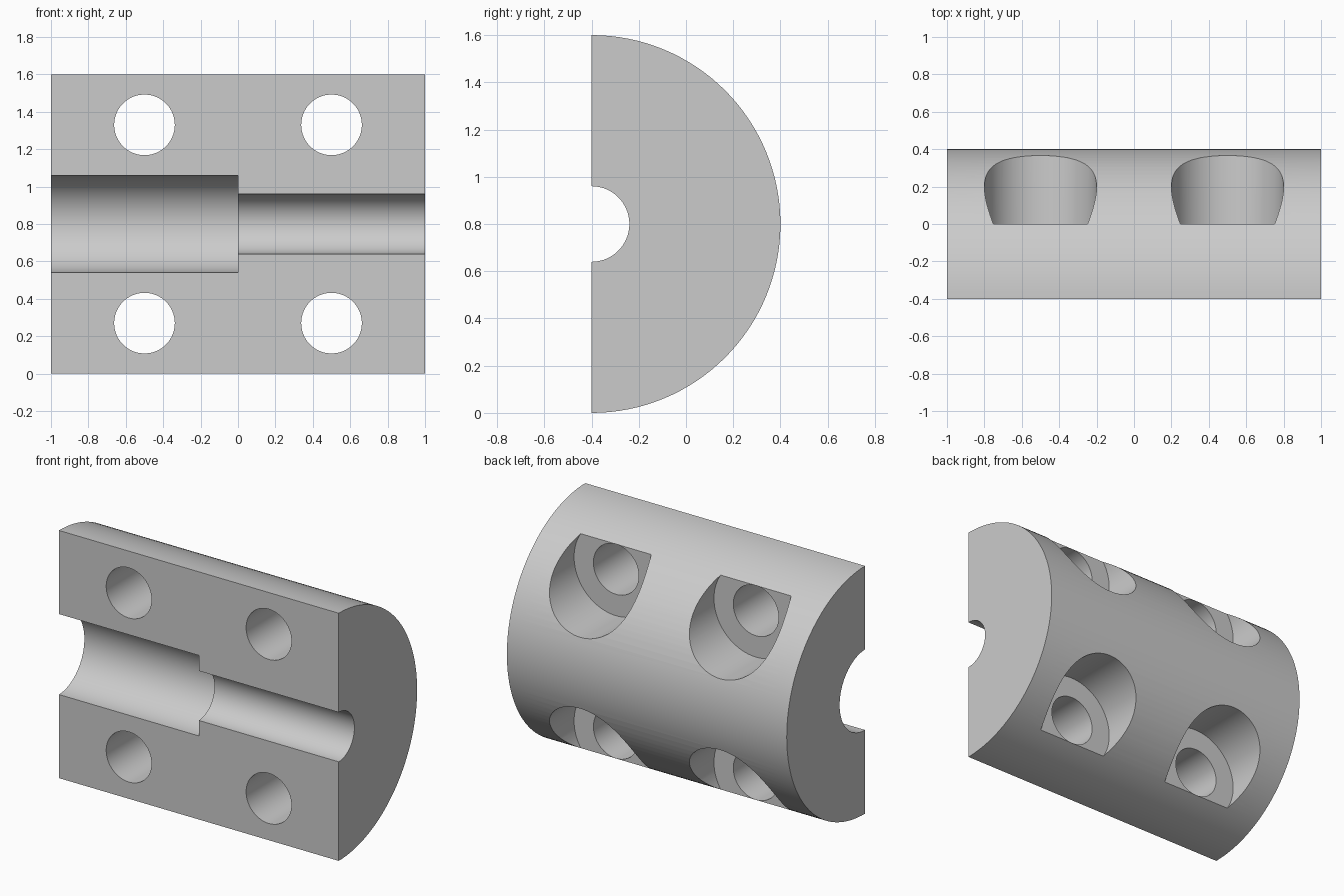
import bpy, bmesh, math
from mathutils import Matrix

if "Cube" in bpy.data.objects:
    bpy.data.objects.remove(bpy.data.objects["Cube"], do_unlink=True)

RADIUS, FLAT_Y, AXIS_Z = 0.8, -0.4, 0.8

grey = bpy.data.materials.new("plain_grey")
grey.use_nodes = True
grey.diffuse_color = (0.6, 0.6, 0.6, 1)
grey.node_tree.nodes["Principled BSDF"].inputs["Base Color"].default_value = (0.6, 0.6, 0.6, 1)


def add_object(name, bm):
    bmesh.ops.recalc_face_normals(bm, faces=bm.faces[:])
    mesh = bpy.data.meshes.new(name)
    bm.to_mesh(mesh)
    bm.free()
    mesh.materials.append(grey)
    obj = bpy.data.objects.new(name, mesh)
    bpy.context.collection.objects.link(obj)
    return obj


def cylinder_cutter(name, radius, axis, start, end, centre):
    """Cylinder running from start to end along the x or y axis."""
    bm = bmesh.new()
    bmesh.ops.create_cone(bm, cap_ends=True, segments=96, radius1=radius,
                          radius2=radius, depth=end - start)
    middle = (start + end) / 2
    if axis == "X":
        turn = Matrix.Rotation(math.pi / 2, 4, "Y")
        place = (middle, *centre)
    else:
        turn = Matrix.Rotation(math.pi / 2, 4, "X")
        place = (centre[0], middle, centre[1])
    bm.transform(Matrix.Translation(place) @ turn)
    obj = add_object(name, bm)
    obj.hide_render = True
    return obj


# Half-round body: a semicircle extruded along x
bm = bmesh.new()
steps = 64
profile = []
for i in range(steps + 1):
    a = math.pi * i / steps - math.pi / 2
    profile.append(bm.verts.new((-1, FLAT_Y + RADIUS * math.cos(a),
                                 AXIS_Z + RADIUS * math.sin(a))))
end_face = bm.faces.new(profile)
extruded = bmesh.ops.extrude_face_region(bm, geom=[end_face], use_keep_orig=True)
bmesh.ops.translate(bm, vec=(2, 0, 0),
                    verts=[v for v in extruded["geom"] if isinstance(v, bmesh.types.BMVert)])
body = add_object("clamp_half_body", bm)

# Stepped central bore: wide on one half, narrow on the other
cutters = [
    cylinder_cutter("narrow_bore_cutter", 0.16, "X", -0.5, 1.2, (FLAT_Y, AXIS_Z)),
    cylinder_cutter("wide_bore_cutter", 0.26, "X", -1.2, 0, (FLAT_Y, AXIS_Z)),
]

# Four bolt holes with counterbores opening through the round back
for x in (-0.5, 0.5):
    for z in (AXIS_Z - 0.53, AXIS_Z + 0.53):
        cutters.append(cylinder_cutter("bolt_hole_cutter", 0.162, "Y", -0.6, 0.3, (x, z)))
        cutters.append(cylinder_cutter("counterbore_cutter", 0.3, "Y", 0, 0.7, (x, z)))

# Cut the body and bake the result
for cutter in cutters:
    cut = body.modifiers.new(cutter.name, "BOOLEAN")
    cut.operation = "DIFFERENCE"
    cut.solver = "EXACT"
    cut.object = cutter
bpy.context.view_layer.update()
evaluated = body.evaluated_get(bpy.context.evaluated_depsgraph_get())
baked = bpy.data.meshes.new_from_object(evaluated)
body.modifiers.clear()
body.data = baked
for cutter in cutters:
    bpy.data.objects.remove(cutter, do_unlink=True)

# Smooth round walls, sharp machined edges
bpy.ops.object.select_all(action="DESELECT")
body.select_set(True)
bpy.context.view_layer.objects.active = body
bpy.ops.object.shade_smooth_by_angle(angle=math.radians(20))
